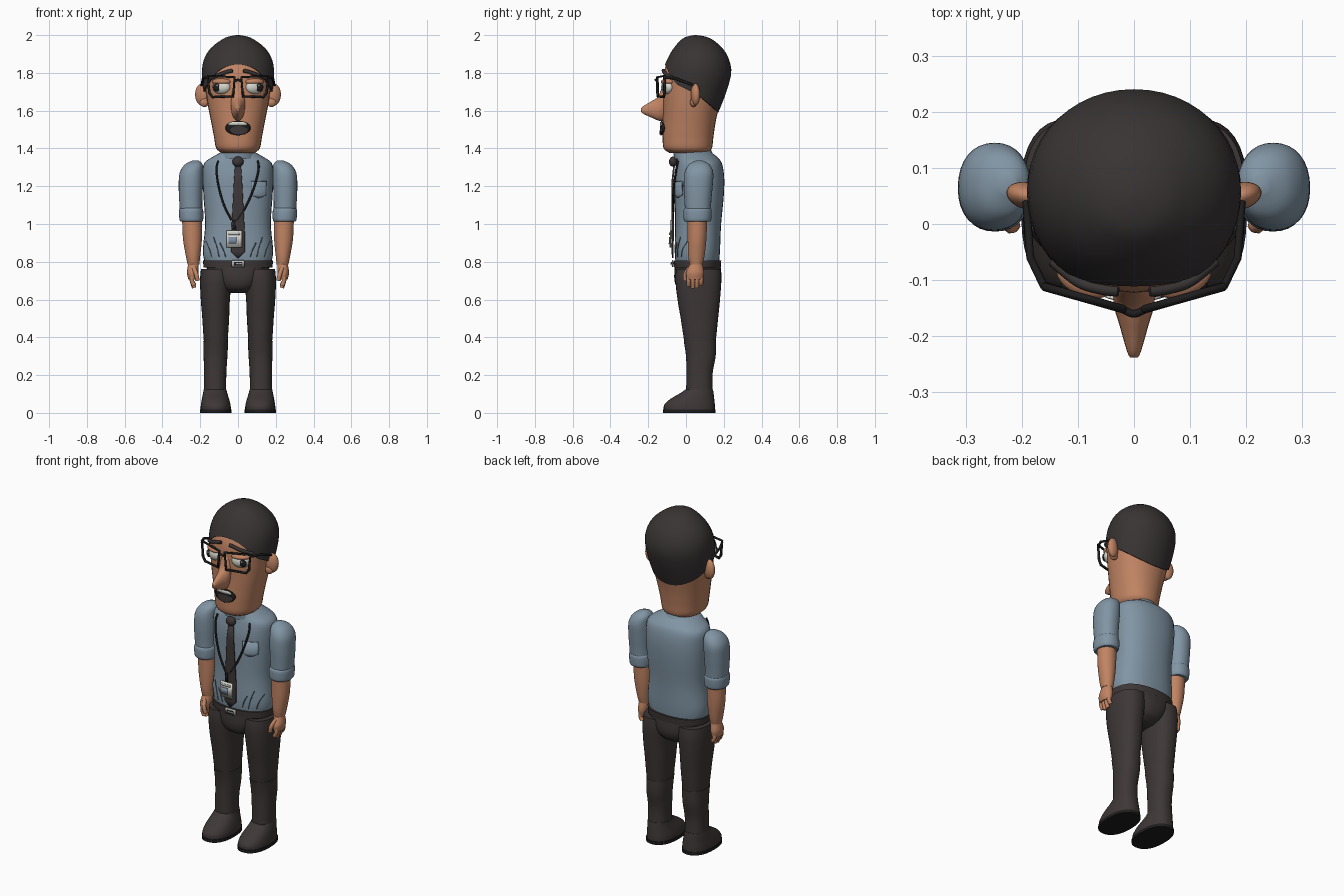
import bpy, bmesh, math
from mathutils import Matrix, Vector

cube = bpy.data.objects.get("Cube")
if cube:
    bpy.data.objects.remove(cube)


def material(name, *rgb):
    m = bpy.data.materials.new(name)
    m.use_nodes = True
    m.diffuse_color = (*rgb, 1)
    m.node_tree.nodes["Principled BSDF"].inputs["Base Color"].default_value = (*rgb, 1)
    return m


SKIN = material("skin", .53, .23, .125)
SHIRT = material("blue_shirt", .22, .30, .37)
CREASE = material("dark_blue_crease", .07, .10, .13)
TROUSER = material("charcoal_cloth", .048, .038, .038)
HAIR = material("dark_hair", .04, .034, .034)
BLACK = material("black_plastic", .013, .012, .012)
WHITE = material("off_white", .68, .68, .62)
METAL = material("light_metal", .48, .48, .47)
PHOTO = material("photo_blue", .20, .26, .36)


def finish(name, bm, mat, angle=40):
    bmesh.ops.recalc_face_normals(bm, faces=bm.faces)
    me = bpy.data.meshes.new(name)
    bm.to_mesh(me)
    bm.free()
    me.materials.append(mat)
    me.shade_smooth()
    me.set_sharp_from_angle(angle=math.radians(angle))
    ob = bpy.data.objects.new(name, me)
    bpy.context.collection.objects.link(ob)
    return ob


def spline(secs, steps=5):
    """Smooth list of sections passing through the given ones."""
    pts = [Vector(s) for s in (secs[0], *secs, secs[-1])]
    out = []
    for a, b, c, d in zip(pts, pts[1:], pts[2:], pts[3:]):
        for i in range(steps):
            t = i / steps
            out.append(b + .5 * t * (c - a + t * (2 * a - 5 * b + 4 * c - d + t * (3 * (b - c) + d - a))))
    return out + [pts[-1]]


def at(rows, key):
    """Linear lookup of a row by its first value."""
    for a, b in zip(rows, rows[1:]):
        if a[0] <= key <= b[0]:
            k = (key - a[0]) / max(b[0] - a[0], 1e-6)
            return [p + (q - p) * k for p, q in zip(a, b)]
    return list(rows[0] if key < rows[0][0] else rows[-1])


def ring_point(sec, ang, p):
    """Point on a rounded section (level, centre x, radius x, low, high)."""
    _, cx, rx, lo, hi = sec
    c, s = math.cos(ang), math.sin(ang)
    return (cx + rx * math.copysign(abs(c) ** (2 / p), c),
            (lo + hi) / 2 + (hi - lo) / 2 * math.copysign(abs(s) ** (2 / p), s))


def skin_rings(name, rings, mat, angle=40):
    bm = bmesh.new()
    vs = [[bm.verts.new(v) for v in r] for r in rings]
    n = len(vs[0])
    for a, b in zip(vs, vs[1:]):
        for i in range(n):
            bm.faces.new((a[i], a[(i + 1) % n], b[(i + 1) % n], b[i]))
    bm.faces.new(vs[0])
    bm.faces.new(vs[-1])
    return finish(name, bm, mat, angle)


def loft(name, secs, mat, p=2.0, steps=5, along_y=False, n=32):
    rows = spline(secs, steps)
    rings = []
    for s in rows:
        pts = [ring_point(s, math.tau * i / n, p) for i in range(n)]
        rings.append([(x, s[0], v) if along_y else (x, v, s[0]) for x, v in pts])
    skin_rings(name, rings, mat)
    return rows, p


def front_y(surf, x, z):
    _, cx, rx, lo, hi = at(surf[0], z)
    u = min(.98, abs(x - cx) / rx)
    return (lo + hi) / 2 - (hi - lo) / 2 * (1 - u ** surf[1]) ** (1 / surf[1])


def strip(name, rows, surf, lift, mat, thick=.006, cols=8):
    """Thin plate of rows (z, x0, x1) that follows the front of a surface."""
    bm = bmesh.new()
    grid = []
    for z, x0, x1 in rows:
        xs = [x0 + (x1 - x0) * i / cols for i in range(cols + 1)]
        grid.append([bm.verts.new((x, front_y(surf, x, z) - lift, z)) for x in xs])
    for a, b in zip(grid, grid[1:]):
        for i in range(cols):
            bm.faces.new((a[i], a[i + 1], b[i + 1], b[i]))
    mod = finish(name, bm, mat).modifiers.new("thickness", "SOLIDIFY")
    mod.thickness, mod.offset = thick, 0


def oval(cx, cz, rx, rz, n=12):
    angs = [math.pi * (i / n - .5) * .97 for i in range(n + 1)]
    return [(cz + rz * math.sin(a), cx - rx * math.cos(a), cx + rx * math.cos(a)) for a in angs]


def ball(name, loc, size, mat, turn=0):
    bm = bmesh.new()
    bmesh.ops.create_uvsphere(bm, u_segments=24, v_segments=14, radius=1)
    bm.transform(Matrix.Translation(loc) @ Matrix.Rotation(turn, 4, "Z") @ Matrix.Diagonal((*size, 1)))
    return finish(name, bm, mat)


def tube(name, pts, r, mat, closed=False, smooth=False):
    cu = bpy.data.curves.new(name, "CURVE")
    cu.dimensions, cu.bevel_depth, cu.bevel_resolution = "3D", r, 2
    cu.use_fill_caps = True
    pts = [tuple(v) for v in (spline(pts) if smooth else pts)]
    sp = cu.splines.new("POLY")
    sp.points.add(len(pts) - 1)
    for q, v in zip(sp.points, pts):
        q.co = (*v, 1)
    sp.use_cyclic_u = closed
    cu.materials.append(mat)
    bpy.context.collection.objects.link(bpy.data.objects.new(name, cu))


# Head, hair and nose
head = loft("head", [(1.375, 0, .085, -.085, .115), (1.40, 0, .115, -.118, .137), (1.46, 0, .127, -.124, .145),
                     (1.54, 0, .142, -.123, .157), (1.62, 0, .158, -.122, .175), (1.70, 0, .17, -.123, .2),
                     (1.80, 0, .18, -.118, .222), (1.88, 0, .155, -.085, .2), (1.95, 0, .09, -.03, .13)], SKIN, 2.2)
cap = spline([(1.55, 0, .15, -.13, .152), (1.60, 0, .165, -.13, .175), (1.70, 0, .183, -.132, .214),
              (1.80, 0, .191, -.125, .24), (1.87, 0, .181, -.1, .228), (1.93, 0, .145, -.066, .194),
              (1.98, 0, .08, -.02, .135), (1.996, 0, .035, .02, .085), (2.0, 0, .004, .048, .054)])
hairline = [(-1, 1.59), (0, 1.695), (.55, 1.74), (.75, 1.785), (.88, 1.82), (1, 1.845)]
rings = []
for row in range(-1, 17):
    ring = []
    for i in range(48):
        a = math.tau * i / 48
        low = at(hairline, -math.sin(a))[1]
        z = low + (2 - low) * math.sin(max(row, 0) / 16 * math.pi / 2)
        x, y = ring_point(at(cap, z), a, 2.05)
        k = .88 if row < 0 else 1
        ring.append((x * k, .05 + (y - .05) * k, z))
    rings.append(ring)
skin_rings("hair", rings, HAIR, 50)
loft("nose", [(-.238, 0, .007, 1.595, 1.612), (-.225, 0, .013, 1.583, 1.625), (-.18, 0, .026, 1.562, 1.652),
              (-.145, 0, .036, 1.547, 1.68), (-.115, 0, .036, 1.545, 1.76), (-.09, 0, .03, 1.55, 1.77)],
     SKIN, along_y=True, n=20)

# Mouth
strip("mouth", oval(0, 1.508, .066, .038), head, .006, BLACK, .009)
strip("lower_lip", oval(.005, 1.496, .05, .022), head, .011, TROUSER, .008)
strip("upper_teeth", [(1.522, -.048, .048), (1.533, -.05, .045), (1.541, -.036, .03)], head, .012, WHITE)

# Torso, collar and belt
torso = loft("shirt_body", [(.795, 0, .176, -.055, .175), (.86, 0, .186, -.06, .18), (1.0, 0, .174, -.057, .186),
                            (1.15, 0, .183, -.06, .2), (1.25, 0, .187, -.06, .202), (1.32, 0, .18, -.05, .19),
                            (1.355, 0, .135, -.045, .165), (1.385, 0, .08, -.045, .125)], SHIRT, 2.3)
loft("collar", [(1.345, 0, .105, -.062, .15), (1.375, 0, .092, -.066, .14), (1.392, 0, .082, -.06, .132)], SHIRT)
belt = loft("belt", [(.77, 0, .183, -.064, .184), (.808, 0, .185, -.066, .187)], TROUSER, 2.3, steps=1)
strip("belt_buckle", [(.773, -.033, .033), (.808, -.033, .033)], belt, .006, METAL)
strip("buckle_opening", [(.781, -.022, .022), (.799, -.022, .022)], belt, .010, BLACK)
strip("buckle_prong", [(.787, -.012, .024), (.794, -.012, .024)], belt, .014, METAL)
loft("hips", [(.635, 0, .06, .0, .12), (.66, 0, .095, -.045, .165), (.71, 0, .135, -.062, .187),
              (.785, 0, .176, -.058, .182)], TROUSER, 2.4)

# Tie, badge and pocket
ball("tie_knot", (0, -.068, 1.33), (.03, .022, .027), TROUSER)
strip("tie", [(.82, -.004, .004), (.855, -.038, .038), (.95, -.036, .036), (1.1, -.028, .028),
              (1.22, -.022, .022), (1.32, -.015, .015)], torso, .012, TROUSER, .009)
strip("badge", [(.875, -.06, .02), (.966, -.06, .02)], torso, .024, WHITE)
strip("badge_photo", [(.893, -.05, -.008), (.932, -.05, -.008)], torso, .029, PHOTO)
strip("badge_band", [(.943, -.05, .01), (.954, -.05, .01)], torso, .029, METAL)
strip("badge_clip", [(.96, -.03, -.01), (1.02, -.026, -.014)], torso, .022, BLACK)
strip("shirt_pocket", [(1.14, .1, .12), (1.155, .07, .15), (1.225, .07, .15)], torso, .003, SHIRT)
edge = [(.07, 1.225), (.07, 1.155), (.11, 1.138), (.15, 1.155), (.15, 1.225)]
tube("pocket_seam", [(x, front_y(torso, x, z) - .005, z) for x, z in edge], .002, CREASE, True)

for s, side in ((1, "left_"), (-1, "right_")):
    # Eyes, brows and ears
    turn = Matrix.Rotation(s * .4, 3, "Z")
    eye = Vector((s * .087, -.098, 1.725))
    ball(side + "eye", eye, (.05, .03, .038), WHITE, s * .4)
    ball(side + "iris", eye + turn @ Vector((s * .018, -.026, -.002)), (.019, .008, .022), BLACK, s * .4)
    ball(side + "eye_glint", eye + turn @ Vector((s * .012, -.033, .008)), (.005, .003, .005), WHITE)
    ball(side + "upper_lid", eye + Vector((0, .002, .028)), (.054, .033, .018), SKIN, s * .4)
    brow = [(.028, 1.812), (.06, 1.805), (.1, 1.79), (.145, 1.772)]
    tube(side + "eyebrow", [(s * x, front_y(head, x, z) - .006, z) for x, z in brow], .010, HAIR, smooth=True)
    ball(side + "ear", (s * .19, .05, 1.685), (.038, .024, .058), SKIN, s * .25)
    ball(side + "ear_lobe", (s * .178, .04, 1.645), (.025, .018, .026), SKIN)

    # Glasses
    rim = [(.018, -.152, 1.777), (.16, -.112, 1.785), (.152, -.113, 1.695), (.135, -.118, 1.672), (.026, -.15, 1.676)]
    tube(side + "glasses_rim", [(s * x, y, z) for x, y, z in rim], .0075, BLACK, True)
    arm = [(.16, -.112, 1.775), (.185, -.06, 1.772), (.192, .04, 1.735)]
    tube(side + "glasses_arm", [(s * x, y, z) for x, y, z in arm], .007, BLACK)

    # Sleeve, forearm and hand
    loft(side + "sleeve", [(1.04, s * .247, .058, -.004, .13), (1.12, s * .25, .061, -.008, .134),
                           (1.2, s * .25, .064, -.012, .141), (1.27, s * .247, .062, -.008, .144),
                           (1.315, s * .234, .047, .015, .125), (1.337, s * .224, .014, .055, .085)], SHIRT, 2.2)
    loft(side + "sleeve_cuff", [(1.012, s * .247, .056, -.004, .126), (1.025, s * .247, .063, -.012, .134),
                                (1.07, s * .248, .064, -.013, .136), (1.085, s * .248, .058, -.006, .13)], SHIRT, 2.2)
    loft(side + "forearm", [(.785, s * .236, .031, .02, .088), (.83, s * .238, .038, .012, .098),
                            (.92, s * .241, .05, .009, .108), (1.03, s * .243, .053, .008, .112)], SKIN)
    loft(side + "palm", [(.705, s * .24, .022, .005, .088), (.74, s * .24, .03, .0, .095),
                         (.775, s * .237, .029, .014, .09), (.797, s * .236, .026, .024, .084)], SKIN, n=20)
    for i, tip in enumerate((.673, .662, .664, .68)):
        y = .014 + i * .022
        tube(side + "finger", [(s * .242, y, .73), (s * .244, y, .7), (s * .232, y, tip)], .0115, SKIN, smooth=True)
    tube(side + "thumb", [(s * .235, .02, .77), (s * .222, -.004, .735), (s * .214, -.002, .7)], .012, SKIN, smooth=True)

    # Leg and shoe
    loft(side + "thigh", [(.36, s * .117, .062, -.006, .155), (.42, s * .118, .066, -.016, .162),
                          (.5, s * .118, .071, -.028, .17), (.6, s * .12, .077, -.045, .18),
                          (.7, s * .117, .084, -.056, .187), (.762, s * .112, .084, -.052, .182)], TROUSER, 2.3)
    loft(side + "shin", [(.085, s * .122, .06, .0, .143), (.2, s * .121, .059, .002, .14),
                         (.3, s * .119, .063, .0, .157), (.38, s * .118, .066, -.012, .158)], TROUSER, 2.3)
    loft(side + "shoe", [(.012, s * .118, .08, -.118, .153), (.04, s * .118, .079, -.116, .153),
                         (.07, s * .119, .073, -.088, .15), (.105, s * .121, .064, -.03, .146),
                         (.125, s * .121, .06, -.002, .143)], TROUSER, 2.3)
    loft(side + "shoe_sole", [(0, s * .118, .083, -.122, .157), (.018, s * .118, .083, -.122, .157)],
         BLACK, 2.3, steps=1)

    # Lanyard cord and shirt creases
    cord = [(.105, 1.335), (.112, 1.29), (.095, 1.2), (.06, 1.1), (.015, 1.02)]
    cord = [(s * x - (1.335 - z) * .06, z) for x, z in cord]
    tube(side + "lanyard", [(x, front_y(torso, x, z) - .014, z) for x, z in cord], .0055, BLACK, smooth=True)
    for x, top in ((.065, .9), (.1, .93), (.14, .91)):
        line = [(s * x, .825), (s * (x + .012), (top + .825) / 2), (s * (x + .03), top)]
        tube(side + "shirt_crease", [(u, front_y(torso, u, z), z) for u, z in line], .0025, CREASE, smooth=True)

# Glasses bridge
tube("glasses_bridge", [(-.02, -.152, 1.755), (0, -.16, 1.763), (.02, -.152, 1.755)], .007, BLACK, smooth=True)
